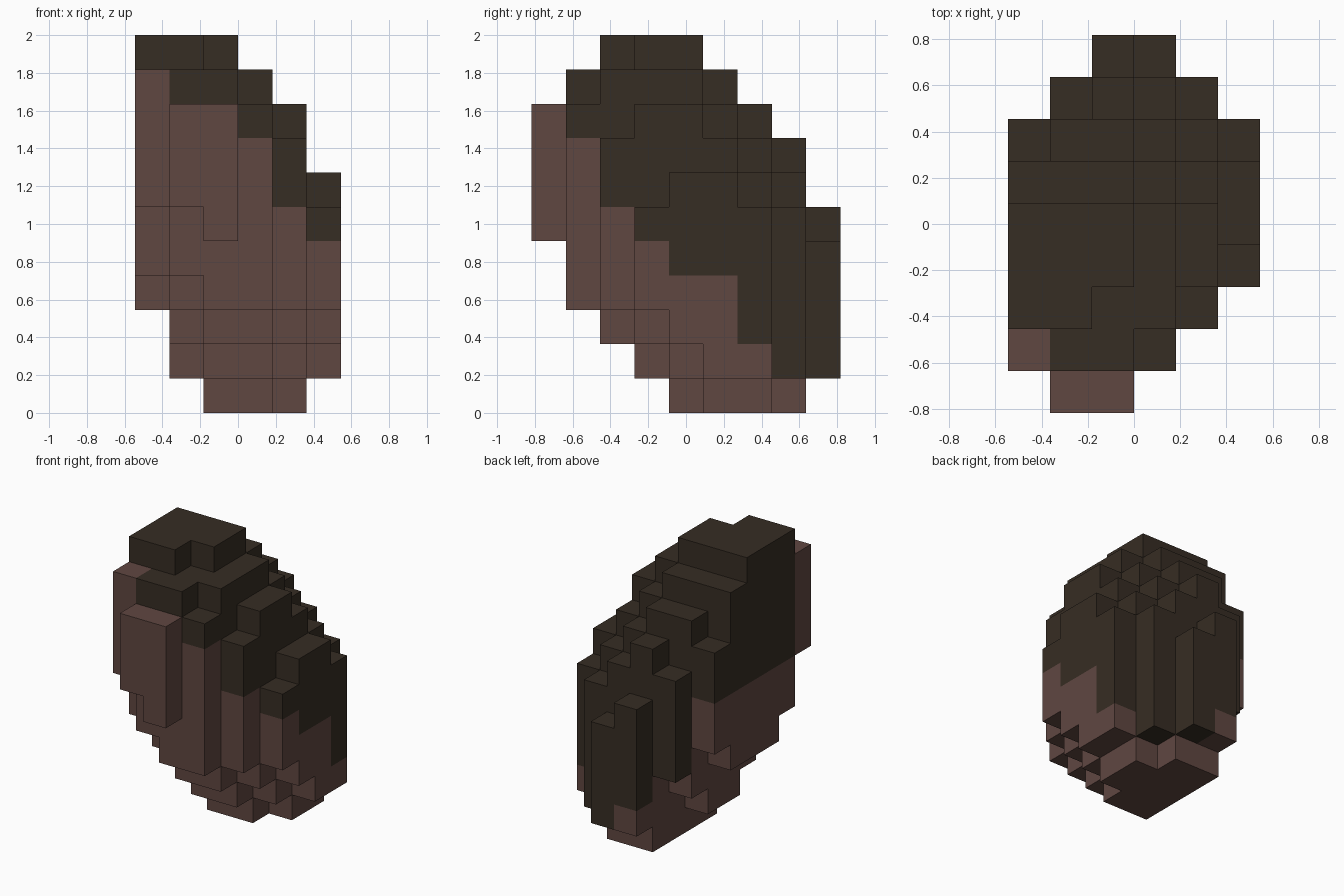
import bpy, bmesh
from mathutils import Vector

default = bpy.data.objects.get("Cube")
if default:
    bpy.data.objects.remove(default, do_unlink=True)

CELL = 2 / 11
SIZE = (6, 9, 11)


def make_material(name, rgb):
    mat = bpy.data.materials.new(name)
    mat.use_nodes = True
    colour = (*rgb, 1)
    mat.diffuse_color = colour
    bsdf = mat.node_tree.nodes["Principled BSDF"]
    bsdf.inputs["Base Color"].default_value = colour
    bsdf.inputs["Roughness"].default_value = 0.9
    return mat


pinkish = make_material("dusty pink brown", (0.117, 0.063, 0.053))
dark = make_material("dark brown", (0.037, 0.026, 0.017))

# Upright columns, one row per step in x: first y cell, then
# (bottom, start of the dark colour, top) going backwards
ROWS = [
    (1, [(6, 10, 10), (4, 6, 11), (3, 6, 11), (3, 6, 11), (3, 6, 10), (4, 6, 8)]),
    (0, [(6, 9, 9), (4, 9, 10), (3, 6, 11), (2, 6, 11), (1, 6, 11), (1, 6, 10),
         (2, 5, 9), (3, 3, 7)]),
    (0, [(5, 9, 9), (3, 9, 10), (2, 6, 10), (1, 5, 11), (0, 4, 11), (0, 4, 10),
         (0, 3, 9), (0, 3, 8), (1, 2, 6)]),
    (1, [(3, 8, 9), (2, 6, 10), (1, 5, 10), (0, 4, 10), (0, 4, 9), (0, 2, 8),
         (0, 1, 7), (1, 1, 5)]),
    (2, [(3, 6, 8), (2, 5, 9), (1, 4, 9), (0, 4, 8), (0, 2, 7), (1, 1, 6)]),
    (3, [(3, 5, 6), (2, 4, 7), (1, 4, 7), (1, 2, 6)]),
]

# Fill the cells: 0 for the pink front, 1 for the dark back
cells = {}
for i, (first, columns) in enumerate(ROWS):
    for j, (bottom, split, top) in enumerate(columns, first):
        for k in range(bottom, top):
            cells[i, j, k] = int(k >= split)

# Outer skin: one square wherever a cell meets open space
bm = bmesh.new()
for cell, shade in cells.items():
    for axis in range(3):
        for side in (0, 1):
            neighbour = list(cell)
            neighbour[axis] += 2 * side - 1
            if tuple(neighbour) in cells:
                continue
            u, v = (axis + 1) % 3, (axis + 2) % 3
            corners = []
            for du, dv in ((0, 0), (1, 0), (1, 1), (0, 1)):
                p = Vector(cell)
                p[axis] += side
                p[u] += du
                p[v] += dv
                p -= Vector((SIZE[0] / 2, SIZE[1] / 2, 0))
                corners.append(bm.verts.new(p * CELL))
            face = bm.faces.new(corners if side else corners[::-1])
            face.material_index = shade

# Weld the squares and merge flat areas of one colour
bmesh.ops.remove_doubles(bm, verts=bm.verts, dist=0.001)
bmesh.ops.dissolve_limit(bm, angle_limit=0.02, verts=bm.verts, edges=bm.edges,
                         delimit={'MATERIAL'})

mesh = bpy.data.meshes.new("stepped_body")
bm.to_mesh(mesh)
bm.free()
mesh.materials.append(pinkish)
mesh.materials.append(dark)
body = bpy.data.objects.new("stepped_body", mesh)
bpy.context.collection.objects.link(body)
